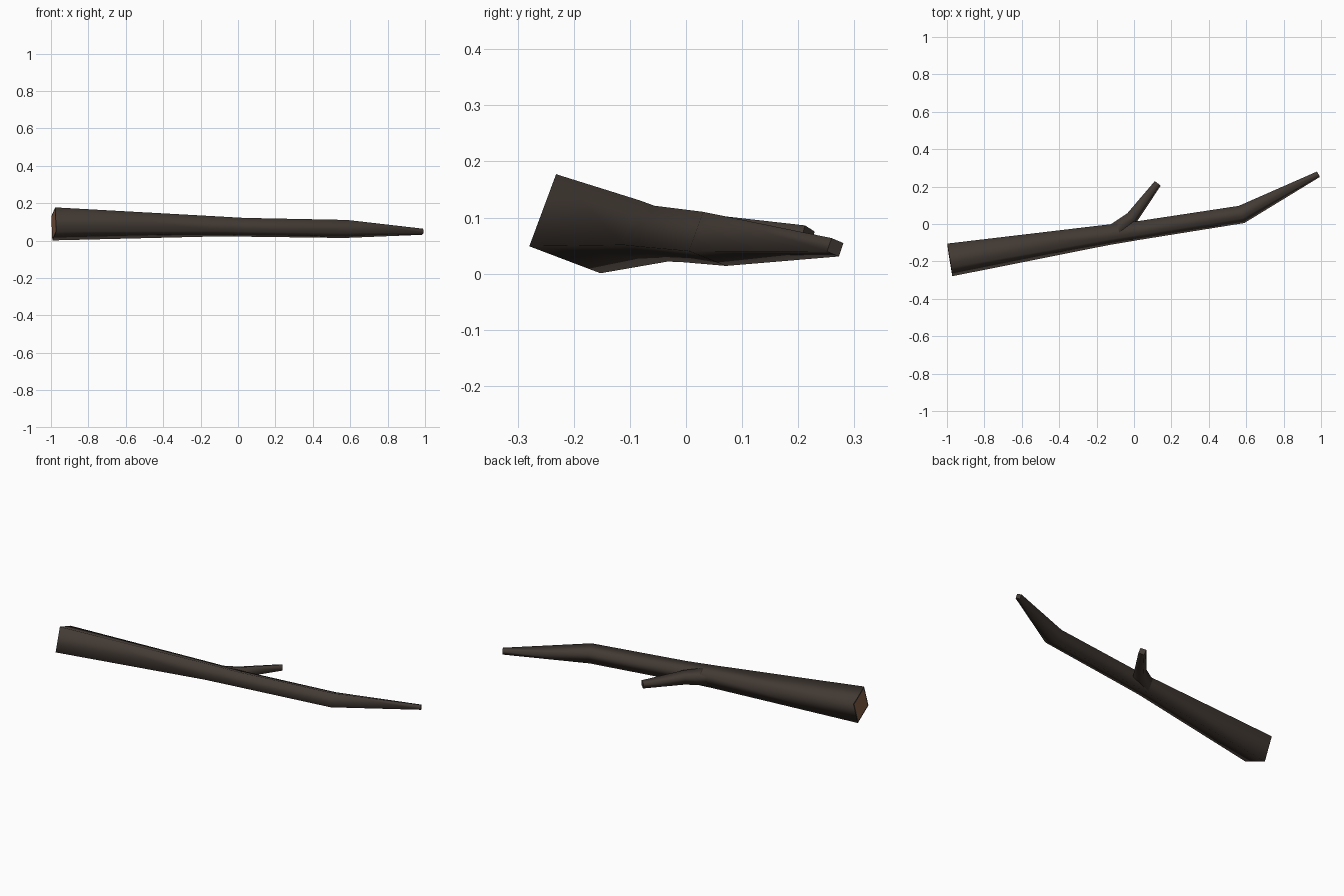
import bpy, bmesh, math
from mathutils import Vector

if "Cube" in bpy.data.objects:
    bpy.data.objects.remove(bpy.data.objects["Cube"])

def material(name, rgb):
    m = bpy.data.materials.new(name)
    m.diffuse_color = (*rgb, 1)
    m.use_nodes = True
    m.node_tree.nodes["Principled BSDF"].inputs["Base Color"].default_value = m.diffuse_color
    return m

bark = material("bark", (0.055, 0.042, 0.034))
cut_wood = material("cut_wood", (0.25, 0.12, 0.07))

def limb(name, stations, twist, cut_start=False):
    """Four-sided tapered tube through (x, y, z, radius) stations."""
    bm = bmesh.new()
    pts = [Vector(s[:3]) for s in stations]
    rings = []
    for i, s in enumerate(stations):
        d = Vector()
        if i > 0:
            d += (pts[i] - pts[i - 1]).normalized()
        if i < len(pts) - 1:
            d += (pts[i + 1] - pts[i]).normalized()
        d.normalize()
        side = Vector((0, 0, 1)).cross(d).normalized()
        up = d.cross(side)
        ring = []
        for k in range(4):
            a = math.radians(twist + 90 * k)
            ring.append(bm.verts.new(pts[i] + s[3] * (side * math.cos(a) + up * math.sin(a))))
        rings.append(ring)
    for a, b in zip(rings, rings[1:]):
        for k in range(4):
            bm.faces.new((a[k], a[(k + 1) % 4], b[(k + 1) % 4], b[k])).smooth = True
    start = bm.faces.new(rings[0][::-1])
    end = bm.faces.new(rings[-1])
    bmesh.ops.recalc_face_normals(bm, faces=bm.faces[:])
    for cap in (start, end):
        cap.smooth = False
        for e in cap.edges:
            e.smooth = False
    # bark rim around the sawn end
    if cut_start:
        for f in bmesh.ops.inset_individual(bm, faces=[start], thickness=0.014)["faces"]:
            f.smooth = False
        start.material_index = 1
    me = bpy.data.meshes.new(name)
    bm.to_mesh(me)
    bm.free()
    me.materials.append(bark)
    me.materials.append(cut_wood)
    ob = bpy.data.objects.new(name, me)
    bpy.context.collection.objects.link(ob)
    return ob

# main branch, sawn end to tip
limb("main_branch", [
    (-0.985, -0.192, 0.089, 0.097),
    (-0.14, -0.058, 0.076, 0.060),
    (0.03, -0.034, 0.071, 0.055),
    (0.575, 0.051, 0.062, 0.053),
    (0.986, 0.266, 0.047, 0.018),
], 24.5, cut_start=True)

# short side twig growing out of the fork
limb("side_twig", [
    (-0.11, -0.045, 0.075, 0.048),
    (-0.012, 0.032, 0.073, 0.038),
    (0.127, 0.217, 0.066, 0.022),
], 24.5)
